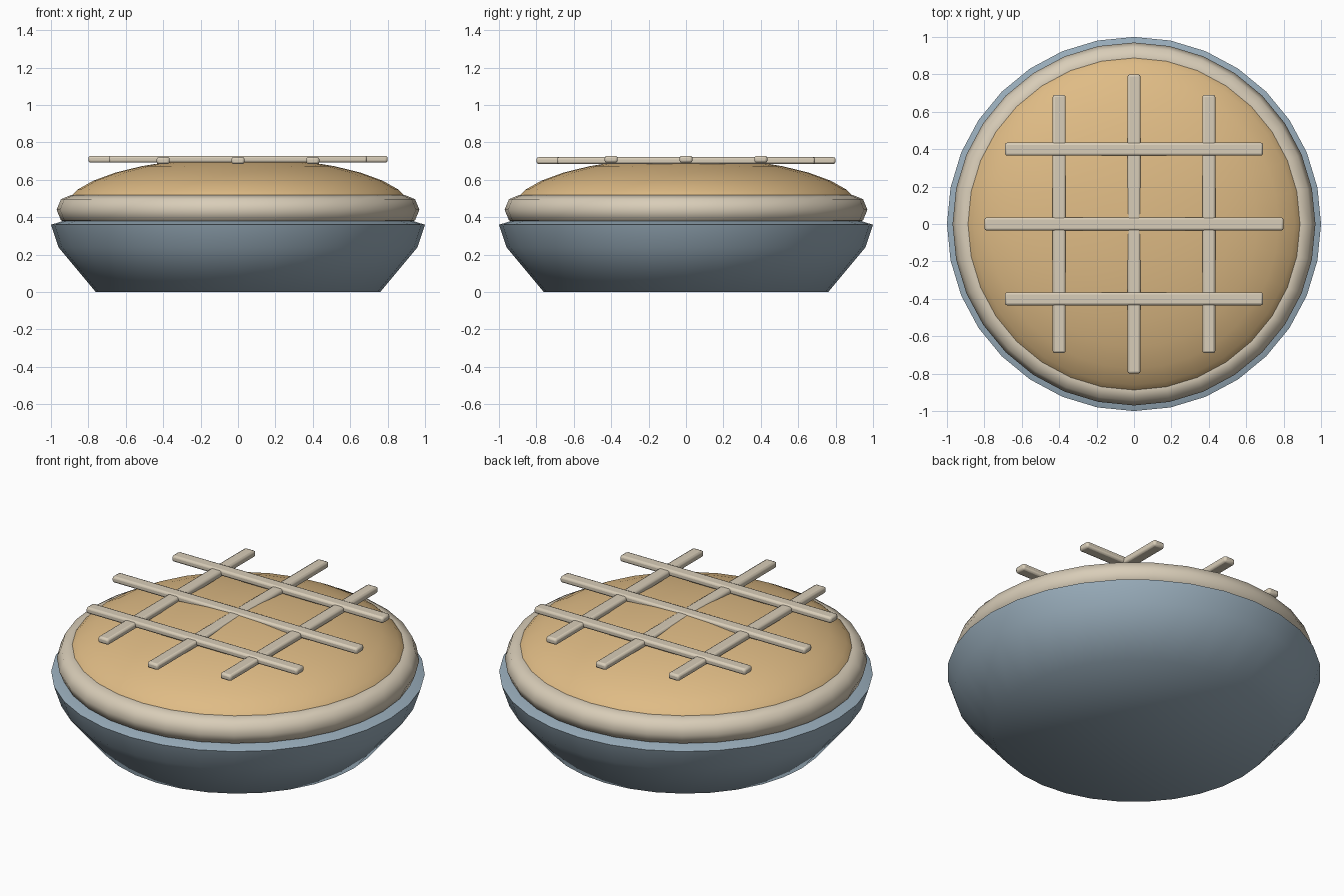
import bpy, math

if "Cube" in bpy.data.objects:
    bpy.data.objects.remove(bpy.data.objects["Cube"])

SEG = 32


def material(name, rgb):
    m = bpy.data.materials.new(name)
    m.diffuse_color = (*rgb, 1)
    m.use_nodes = True
    m.node_tree.nodes["Principled BSDF"].inputs["Base Color"].default_value = m.diffuse_color
    return m


crust = material("pale_pastry", (0.69, 0.61, 0.48))
golden = material("golden_filling", (0.74, 0.50, 0.235))
tin = material("blue_grey_tin", (0.32, 0.42, 0.50))


def smooth(ob, angle):
    bpy.ops.object.select_all(action='DESELECT')
    ob.select_set(True)
    bpy.context.view_layer.objects.active = ob
    bpy.ops.object.shade_smooth_by_angle(angle=math.radians(angle))


def lathe(name, profile, mat, angle, closed=False):
    """Revolve (radius, z) points around z; cap the ends unless closed."""
    n = len(profile)
    verts = [(r * math.cos(2 * math.pi * s / SEG), r * math.sin(2 * math.pi * s / SEG), z)
             for s in range(SEG) for r, z in profile]
    faces = []
    for s in range(SEG):
        a, b = s * n, (s + 1) % SEG * n
        for i in range(n if closed else n - 1):
            j = (i + 1) % n
            faces.append((a + i, b + i, b + j, a + j))
    if not closed:
        faces.append([s * n for s in reversed(range(SEG))])
        faces.append([s * n + n - 1 for s in range(SEG)])
    me = bpy.data.meshes.new(name)
    me.from_pydata(verts, [], faces)
    me.materials.append(mat)
    ob = bpy.data.objects.new(name, me)
    bpy.context.collection.objects.link(ob)
    smooth(ob, angle)
    return ob


# Baking dish with flared sides and lip
lathe("dish", [(0.76, 0), (0.96, 0.24), (1.0, 0.36), (0.92, 0.385)], tin, 60)

# Rolled crust around the rim
ring = [(0.89 + 0.08 * math.cos(k * math.pi / 4), 0.44 + 0.08 * math.sin(k * math.pi / 4))
        for k in range(8)]
lathe("crust_rim", ring, crust, 60, closed=True)

# Domed filling
dome = [(0.93 * math.cos(math.radians(a)), 0.44 + 0.28 * math.sin(math.radians(a)))
        for a in (0, 11.25, 22.5, 33.75, 45, 56.25, 67.5, 78.75, 89.5)]
lathe("filling", dome, golden, 60)


# Lattice strips, one layer along y and one just above along x
def strip(name, loc, size):
    bpy.ops.mesh.primitive_cube_add(size=1, location=loc)
    ob = bpy.context.object
    ob.name = name
    ob.scale = size
    bpy.ops.object.transform_apply(location=False, rotation=False, scale=True)
    bev = ob.modifiers.new("bevel", 'BEVEL')
    bev.width = 0.012
    bev.segments = 2
    ob.data.materials.append(crust)
    smooth(ob, 30)


for i, p in enumerate((-0.4, 0, 0.4)):
    length = 1.6 if p == 0 else 1.38
    strip(f"lattice_lengthwise_{i}", (p, 0, 0.703), (0.07, length, 0.037))
    strip(f"lattice_crosswise_{i}", (0, p, 0.71), (length, 0.07, 0.037))
